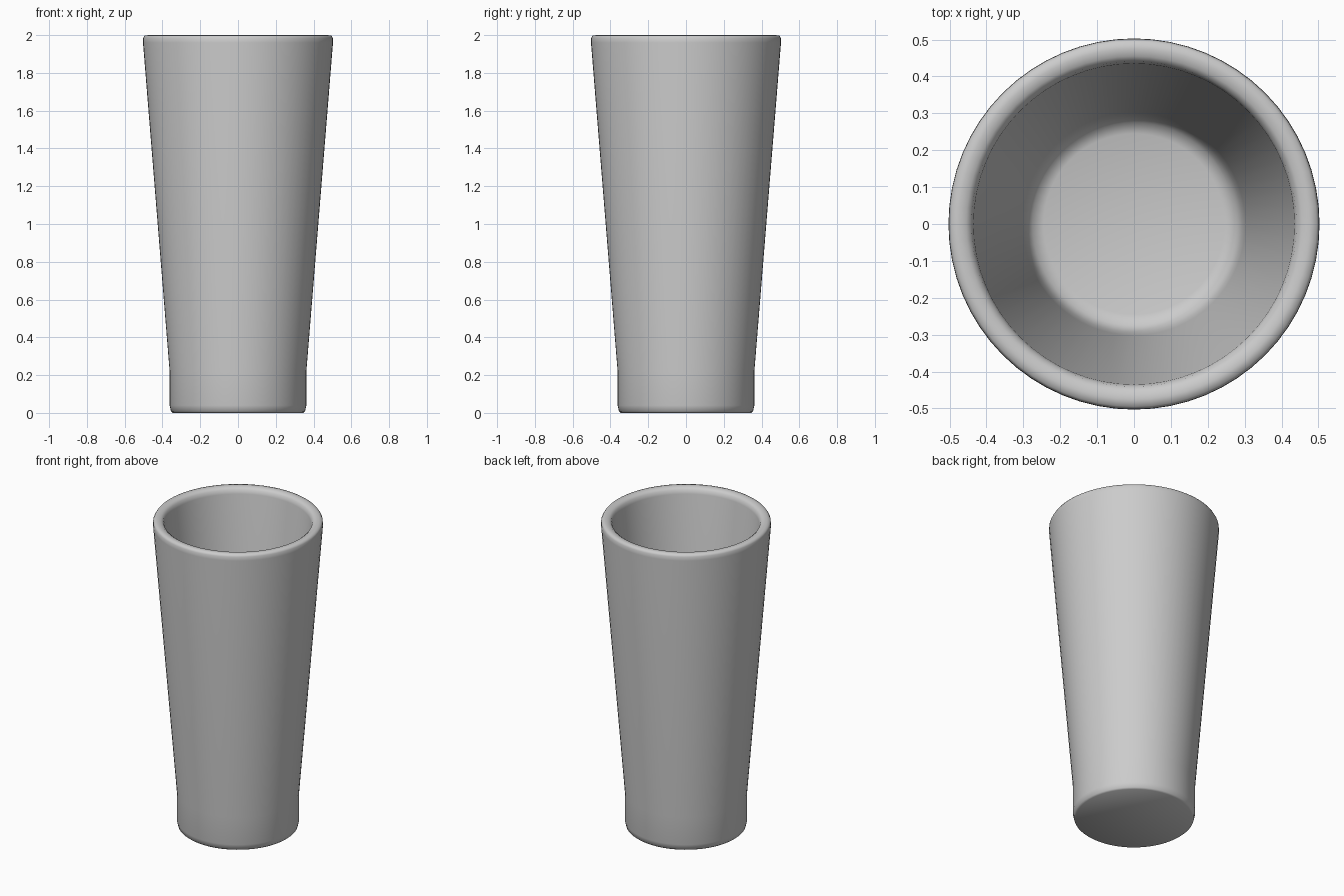
import bpy, bmesh, math

if "Cube" in bpy.data.objects:
    bpy.data.objects.remove(bpy.data.objects["Cube"])

# Lathe profile (radius, z): base, outer wall, rim, inner wall, floor
PROFILE = [
    (0.345, 0.0), (0.355, 0.008), (0.362, 0.04), (0.362, 0.22),
    (0.503, 1.96), (0.502, 1.985), (0.495, 1.997), (0.475, 2.0),
    (0.455, 1.996), (0.441, 1.985), (0.435, 1.96),
    (0.302, 0.26), (0.293, 0.19), (0.275, 0.15), (0.245, 0.14),
]
SEGMENTS = 64

bm = bmesh.new()
rings = []
for r, z in PROFILE:
    rings.append([bm.verts.new((r * math.cos(2 * math.pi * i / SEGMENTS),
                                r * math.sin(2 * math.pi * i / SEGMENTS), z))
                  for i in range(SEGMENTS)])

# Walls
for a, b in zip(rings, rings[1:]):
    for i in range(SEGMENTS):
        j = (i + 1) % SEGMENTS
        bm.faces.new((a[i], a[j], b[j], b[i]))

# Underside and inner floor as triangle fans
for ring, z in ((rings[0], 0.0), (rings[-1], PROFILE[-1][1])):
    centre = bm.verts.new((0, 0, z))
    for i in range(SEGMENTS):
        bm.faces.new((ring[i], ring[(i + 1) % SEGMENTS], centre))

bmesh.ops.recalc_face_normals(bm, faces=bm.faces)
mesh = bpy.data.meshes.new("tumbler_cup")
bm.to_mesh(mesh)
bm.free()

cup = bpy.data.objects.new("tumbler_cup", mesh)
bpy.context.collection.objects.link(cup)
for p in mesh.polygons:
    p.use_smooth = True
